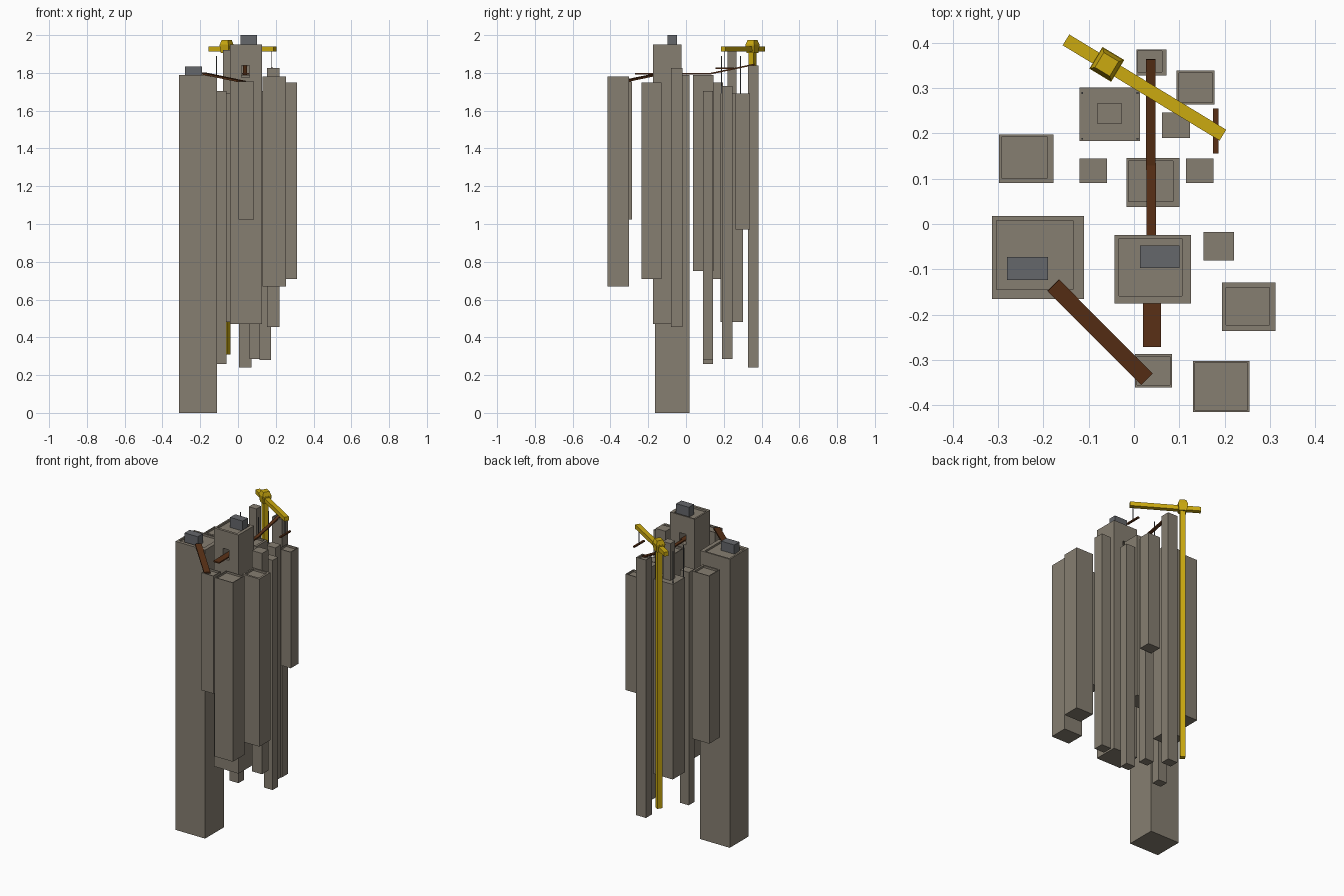
import bpy, bmesh
from math import radians
from mathutils import Vector, Matrix

if "Cube" in bpy.data.objects:
    bpy.data.objects.remove(bpy.data.objects["Cube"])


def material(name, rgb):
    m = bpy.data.materials.new(name)
    m.diffuse_color = (*rgb, 1)
    m.use_nodes = True
    m.node_tree.nodes["Principled BSDF"].inputs["Base Color"].default_value = m.diffuse_color
    return m


STONE = material("stone", (0.24, 0.21, 0.165))
METAL = material("grey_metal", (0.13, 0.135, 0.145))
WOOD = material("brown_plank", (0.10, 0.03, 0.008))
YELLOW = material("crane_yellow", (0.60, 0.40, 0.005))


def finish(bm, name, mat):
    me = bpy.data.meshes.new(name)
    bm.to_mesh(me)
    bm.free()
    ob = bpy.data.objects.new(name, me)
    bpy.context.collection.objects.link(ob)
    me.materials.append(mat)
    return ob


def box(name, x0, x1, y0, y1, z0, z1, mat, rim=None, depth=0.012):
    """Axis-aligned box; rim = (left, right, front, back) sinks the roof inside a parapet."""
    bm = bmesh.new()
    size = Matrix.Diagonal((x1 - x0, y1 - y0, z1 - z0, 1))
    mid = Matrix.Translation(((x0 + x1) / 2, (y0 + y1) / 2, (z0 + z1) / 2))
    bmesh.ops.create_cube(bm, size=1, matrix=mid @ size)
    if rim:
        top = max(bm.faces, key=lambda f: f.calc_center_median().z)
        bmesh.ops.inset_individual(bm, faces=[top], thickness=0.003)
        cx, cy = (x0 + x1) / 2, (y0 + y1) / 2
        for v in top.verts:
            v.co.x = x0 + rim[0] if v.co.x < cx else x1 - rim[1]
            v.co.y = y0 + rim[2] if v.co.y < cy else y1 - rim[3]
        pit = bmesh.ops.extrude_face_region(bm, geom=[top])["geom"]
        for v in pit:
            if isinstance(v, bmesh.types.BMVert):
                v.co.z -= depth
        if top.is_valid:
            bm.faces.remove(top)
        bmesh.ops.recalc_face_normals(bm, faces=bm.faces)
    return finish(bm, name, mat)


def beam(name, a, b, width, thick, mat):
    """Rectangular bar running from a to b."""
    a, b = Vector(a), Vector(b)
    d = (b - a).normalized()
    side = d.cross(Vector((0, 0, 1))).normalized()
    rot = Matrix((side, d, side.cross(d))).transposed().to_4x4()
    bm = bmesh.new()
    bmesh.ops.create_cube(bm, size=1, matrix=Matrix.Translation((a + b) / 2) @ rot
                          @ Matrix.Diagonal((width, (b - a).length, thick, 1)))
    return finish(bm, name, mat)


# Towers: footprint, bottom, top, parapet widths
W = (0.005, 0.005, 0.005, 0.005)
towers = {
    "corner_tower": (-0.313, -0.110, -0.165, 0.018, 0.0, 1.79, (0.01, 0.024, 0.021, 0.01)),
    "central_tower": (-0.043, 0.126, -0.175, -0.024, 0.47, 1.95, (0.01, 0.02, 0.016, 0.008)),
    "middle_tower": (-0.017, 0.100, 0.038, 0.145, 0.75, 1.79, (0.005, 0.014, 0.012, 0.006)),
    "unfinished_tower": (-0.120, 0.013, 0.183, 0.301, 0.48, 1.69, None),
    "back_tower": (0.005, 0.072, 0.327, 0.385, 0.24, 1.84, (0.003, 0.01, 0.008, 0.003)),
    "back_right_tower": (0.094, 0.178, 0.263, 0.338, 0.97, 1.69, W),
    "back_slim_tower": (0.062, 0.123, 0.190, 0.246, 0.285, 1.73, None),
    "right_slim_tower": (0.115, 0.175, 0.090, 0.144, 0.28, 1.705, None),
    "left_slim_tower": (-0.120, -0.060, 0.090, 0.144, 0.26, 1.705, None),
    "left_tower": (-0.298, -0.178, 0.090, 0.197, 0.71, 1.75, (0.006, 0.013, 0.011, 0.005)),
    "right_side_slim_tower": (0.153, 0.221, -0.080, -0.018, 0.455, 1.825, None),
    "right_tower": (0.194, 0.312, -0.236, -0.129, 0.71, 1.75, (0.009, 0.013, 0.013, 0.011)),
    "front_right_tower": (0.130, 0.255, -0.415, -0.302, 0.67, 1.78, W),
    "front_tower": (0.002, 0.084, -0.360, -0.287, 1.025, 1.755, W),
}
obs = {n: box(n, *t[:6], STONE, t[6]) for n, t in towers.items()}

# Window tunnel through the central tower
cutter = box("window_cutter", 0.018, 0.06, -0.3, 0.03, 1.775, 1.84, STONE)
cutter.hide_render = True
cutter.hide_set(True)
mod = obs["central_tower"].modifiers.new("window", "BOOLEAN")
mod.operation, mod.solver, mod.object = "DIFFERENCE", "EXACT", cutter

# Rooftop units
box("corner_roof_unit", -0.28, -0.19, -0.123, -0.073, 1.775, 1.835, METAL)
box("central_roof_unit", 0.013, 0.10, -0.097, -0.047, 1.935, 2.0, METAL)

# Unfinished tower core and corner rods
box("tower_core", -0.08, -0.028, 0.22, 0.267, 1.68, 1.92, STONE)
for i, (x, y) in enumerate([(-0.114, 0.188), (0.008, 0.188), (-0.114, 0.289), (0.008, 0.289)]):
    box(f"corner_rod_{i}", x - 0.002, x + 0.002, y - 0.002, y + 0.002, 1.68, 1.89, METAL)

# Planks bridging the roofs
beam("front_plank", (0.04, -0.271, 1.795), (0.04, -0.03, 1.795), 0.04, 0.008, WOOD)
beam("middle_plank", (0.038, -0.09, 1.796), (0.038, 0.135, 1.796), 0.02, 0.008, WOOD)
beam("rising_plank", (0.037, 0.12, 1.794), (0.037, 0.363, 1.845), 0.02, 0.008, WOOD)
beam("diagonal_plank", (-0.178, -0.135, 1.796), (0.028, -0.342, 1.753), 0.036, 0.01, WOOD)

# Crane: mast, jib, cab and hanging load
cx, cy = -0.06, 0.352
beam("crane_jib", (-0.150, 0.406, 1.927), (0.196, 0.196, 1.927), 0.028, 0.026, YELLOW)
turn = Matrix.Translation((cx, cy, 0)) @ Matrix.Rotation(radians(-31), 4, "Z")
mast = box("crane_mast", -0.015, 0.015, -0.015, 0.015, 0.31, 1.91, YELLOW)
cab = box("crane_cab", -0.028, 0.028, -0.028, 0.028, 1.905, 1.95, YELLOW)
cap = box("crane_cab_top", -0.019, 0.019, -0.019, 0.019, 1.95, 1.975, YELLOW)
for v in cab.data.vertices:
    s = 0.8 if v.co.z < 1.92 else 1
    v.co.x *= s
    v.co.y *= s
for v in cap.data.vertices:
    if v.co.z < 1.96:
        v.co.x *= 1.4
        v.co.y *= 1.4
for ob in (mast, cab, cap):
    ob.data.transform(turn)
box("crane_cable", 0.178, 0.181, 0.2035, 0.2065, 1.828, 1.92, METAL)
beam("hanging_plank", (0.18, 0.155, 1.825), (0.18, 0.255, 1.825), 0.012, 0.008, WOOD)
